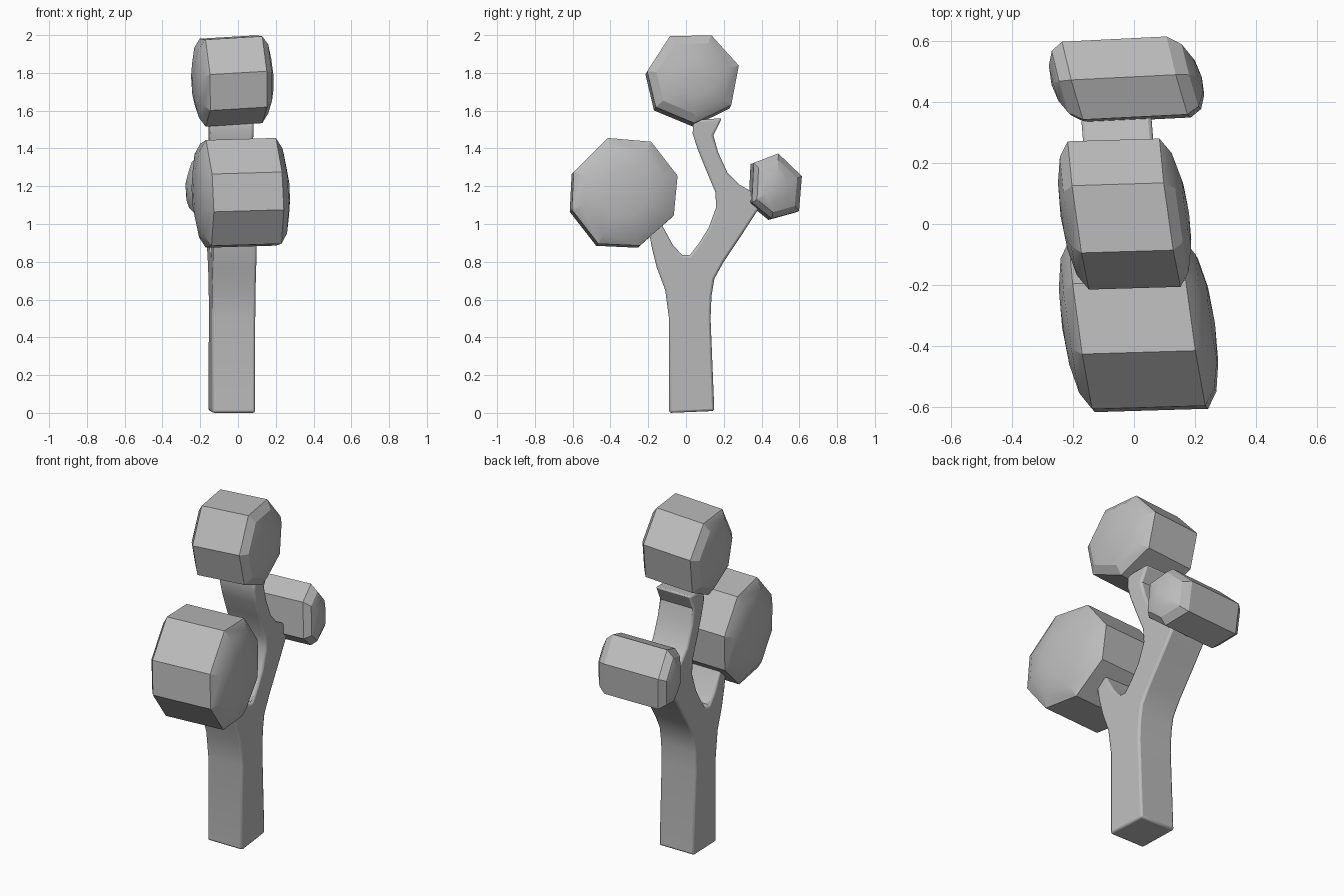
import bpy
import bmesh

cube = bpy.data.objects.get("Cube")
if cube:
    bpy.data.objects.remove(cube, do_unlink=True)

GREY = (0.5, 0.5, 0.5, 1.0)
grey = bpy.data.materials.new("plain_grey")
grey.use_nodes = True
grey.diffuse_color = GREY
grey.node_tree.nodes["Principled BSDF"].inputs["Base Color"].default_value = GREY


def finish(bm, name):
    """Turn a bmesh into a named grey object."""
    bmesh.ops.recalc_face_normals(bm, faces=bm.faces)
    mesh = bpy.data.meshes.new(name)
    bm.to_mesh(mesh)
    bm.free()
    mesh.materials.append(grey)
    obj = bpy.data.objects.new(name, mesh)
    bpy.context.collection.objects.link(obj)
    return obj


def smooth(obj, angle):
    bpy.ops.object.select_all(action="DESELECT")
    obj.select_set(True)
    bpy.context.view_layer.objects.active = obj
    bpy.ops.object.shade_smooth_by_angle(angle=angle)


def foliage(name, outline, x_left, x_right, dome, lean, rise, drift):
    """Skewed polygon prism along x with a shallow faceted dome on each end."""
    n = len(outline)
    cy = sum(p[0] for p in outline) / n
    cz = sum(p[1] for p in outline) / n
    mid = (x_left + x_right) / 2
    steps = [(0.45, 0.87), (0.8, 0.55), (1, 0)]
    stations = [(s, x_left - h * dome) for s, h in steps]
    stations += [(s, x_right + h * dome) for s, h in reversed(steps)]

    bm = bmesh.new()

    def vert(dy, dz, x):
        return bm.verts.new((x + lean * dy - 0.04 * dz,
                             cy + dy + drift * (x - mid),
                             cz + dz + rise * (x - mid)))

    rings = [[vert((y - cy) * s, (z - cz) * s, x) for y, z in outline]
             for s, x in stations]
    for a, b in zip(rings, rings[1:]):
        for i in range(n):
            j = (i + 1) % n
            bm.faces.new((a[i], a[j], b[j], b[i]))
    for ring, x in ((rings[0], x_left - dome), (rings[-1], x_right + dome)):
        tip = vert(0, 0, x)
        for i in range(n):
            bm.faces.new((ring[i], ring[(i + 1) % n], tip))
    smooth(finish(bm, name), 0.4)


# Three foliage clumps, outlines in (y, z)
foliage("front_foliage",
        [(-0.60, 1.27), (-0.42, 1.45), (-0.19, 1.43), (-0.05, 1.25),
         (-0.07, 1.04), (-0.25, 0.88), (-0.47, 0.89), (-0.61, 1.07)],
        -0.17, 0.20, 0.065, -0.14, 0.03, 0.03)
foliage("top_foliage",
        [(-0.21, 1.80), (-0.09, 1.985), (0.13, 1.99), (0.275, 1.83),
         (0.235, 1.62), (0.04, 1.525), (-0.165, 1.61)],
        -0.18, 0.12, 0.06, -0.14, 0.06, 0.03)
foliage("back_foliage",
        [(0.35, 1.32), (0.48, 1.37), (0.605, 1.25),
         (0.59, 1.065), (0.445, 1.025), (0.34, 1.11)],
        -0.195, 0.147, 0.075, -0.28, 0.02, 0.05)

# Forked trunk: one slab profile in (y, z), starting at the base
profile = [
    (-0.09, 0), (0.15, 0.01), (0.13, 0.5), (0.135, 0.62), (0.15, 0.71),
    (0.20, 0.80), (0.30, 0.95), (0.41, 1.12), (0.35, 1.17),
    (0.28, 1.21), (0.22, 1.27), (0.17, 1.38), (0.145, 1.47), (0.19, 1.56),
    (0.04, 1.55), (0.035, 1.48), (0.06, 1.40), (0.10, 1.30), (0.155, 1.17),
    (0.16, 1.09), (0.12, 0.98), (0.07, 0.90), (0.02, 0.835), (-0.02, 0.835),
    (-0.07, 0.89), (-0.13, 1.0), (-0.20, 0.98), (-0.18, 0.87),
    (-0.155, 0.77), (-0.11, 0.65), (-0.09, 0.5)]
bm = bmesh.new()
sides = [[bm.verts.new((x - 0.08 * y, y, z)) for y, z in profile]
         for x in (-0.145, 0.085)]
left, right = sides
bm.faces.new(left)
bm.faces.new(right)
for i in range(len(profile)):
    j = (i + 1) % len(profile)
    bm.faces.new((left[i], left[j], right[j], right[i]))
trunk = finish(bm, "forked_trunk")
bevel = trunk.modifiers.new("soft_edges", "BEVEL")
bevel.width = 0.012
bevel.segments = 2
bevel.limit_method = "ANGLE"
bevel.angle_limit = 1.0
smooth(trunk, 0.6)
